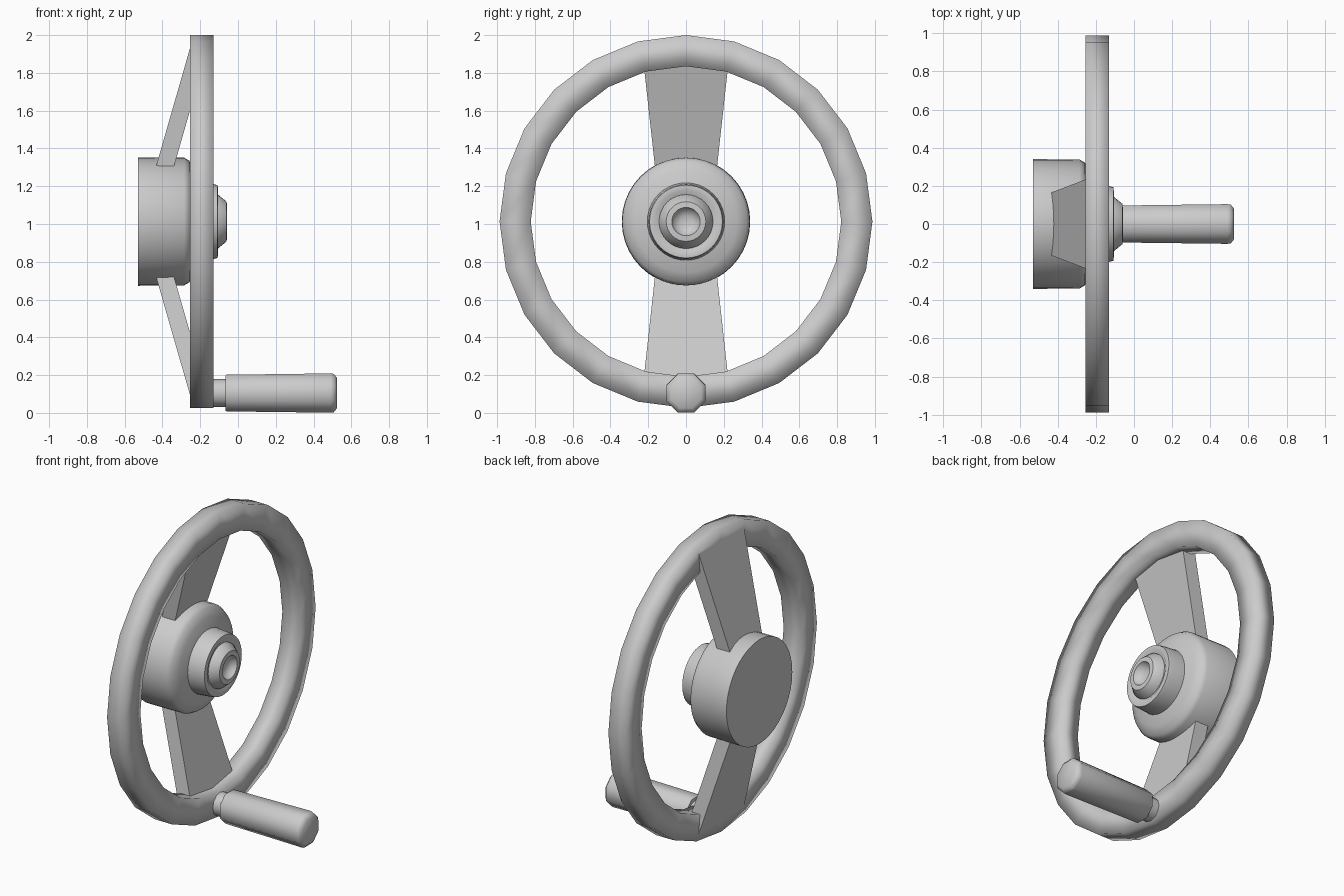
import bpy, bmesh, math
from mathutils import Matrix

if "Cube" in bpy.data.objects:
    bpy.data.objects.remove(bpy.data.objects["Cube"])

CZ = 1.013  # wheel axis height


def finish(name, bm, angle):
    bmesh.ops.remove_doubles(bm, verts=bm.verts, dist=1e-5)
    bmesh.ops.recalc_face_normals(bm, faces=bm.faces)
    me = bpy.data.meshes.new(name)
    bm.to_mesh(me)
    bm.free()
    ob = bpy.data.objects.new(name, me)
    bpy.context.collection.objects.link(ob)
    bpy.ops.object.select_all(action='DESELECT')
    bpy.context.view_layer.objects.active = ob
    ob.select_set(True)
    bpy.ops.object.shade_smooth_by_angle(angle=math.radians(angle))
    return ob


def revolve(name, profile, z, sides, closed=False, turn=0.0, angle=40):
    """Turn an (x, radius) profile about a line parallel to x at height z."""
    bm = bmesh.new()
    rings = []
    for i in range(sides):
        a = 2 * math.pi * i / sides + turn
        rings.append([bm.verts.new((x, r * math.sin(a), z + r * math.cos(a)))
                      for x, r in profile])
    n = len(profile)
    for i in range(sides):
        p, q = rings[i], rings[(i + 1) % sides]
        for j in range(n if closed else n - 1):
            k = (j + 1) % n
            bm.faces.new((p[j], p[k], q[k], q[j]))
    if not closed:
        # flat end caps
        bm.faces.new([r[0] for r in rings])
        bm.faces.new([r[-1] for r in rings])
    return finish(name, bm, angle)


# rim: 24 segments, flat-sided section with soft shading
revolve("rim", [(-0.255, 0.822), (-0.255, 0.987), (-0.13, 0.987), (-0.13, 0.822)],
        CZ, 24, closed=True, angle=100)

# hub drum with rounded shoulder and collar
revolve("hub", [(-0.53, 0.34), (-0.285, 0.338), (-0.258, 0.322), (-0.235, 0.27),
                (-0.22, 0.205), (-0.13, 0.198), (-0.108, 0.193), (-0.105, 0.165),
                (-0.115, 0.15)], CZ, 40)

# centre nut with a dished hole
revolve("centre_nut", [(-0.13, 0.145), (-0.105, 0.142), (-0.06, 0.105), (-0.058, 0.075),
                       (-0.085, 0.062), (-0.1, 0.03)], CZ, 32)

# spokes: flaring slabs sloping from hub to rim, one up and one down
for name, s in (("upper_spoke", 1), ("lower_spoke", -1)):
    bm = bmesh.new()
    ends = []
    for off, back, front, w in ((0.25, -0.446, -0.351, 0.16), (0.915, -0.255, -0.16, 0.233)):
        z = CZ + s * off
        ends.append([bm.verts.new(c) for c in
                     ((back, -w, z), (back, w, z), (front, w, z), (front, -w, z))])
    a, b = ends
    bm.faces.new(a)
    bm.faces.new(b)
    for i in range(4):
        j = (i + 1) % 4
        bm.faces.new((a[i], a[j], b[j], b[i]))
    finish(name, bm, 30)

# crank handle: pin and eight-sided grip
HZ = 0.105
revolve("handle_pin", [(-0.18, 0.075), (-0.05, 0.075)], HZ, 12)
revolve("handle_grip", [(-0.067, 0.1), (-0.06, 0.105), (0.49, 0.1125), (0.507, 0.11),
                        (0.525, 0.086)], HZ, 8, turn=math.pi / 8, angle=50)
